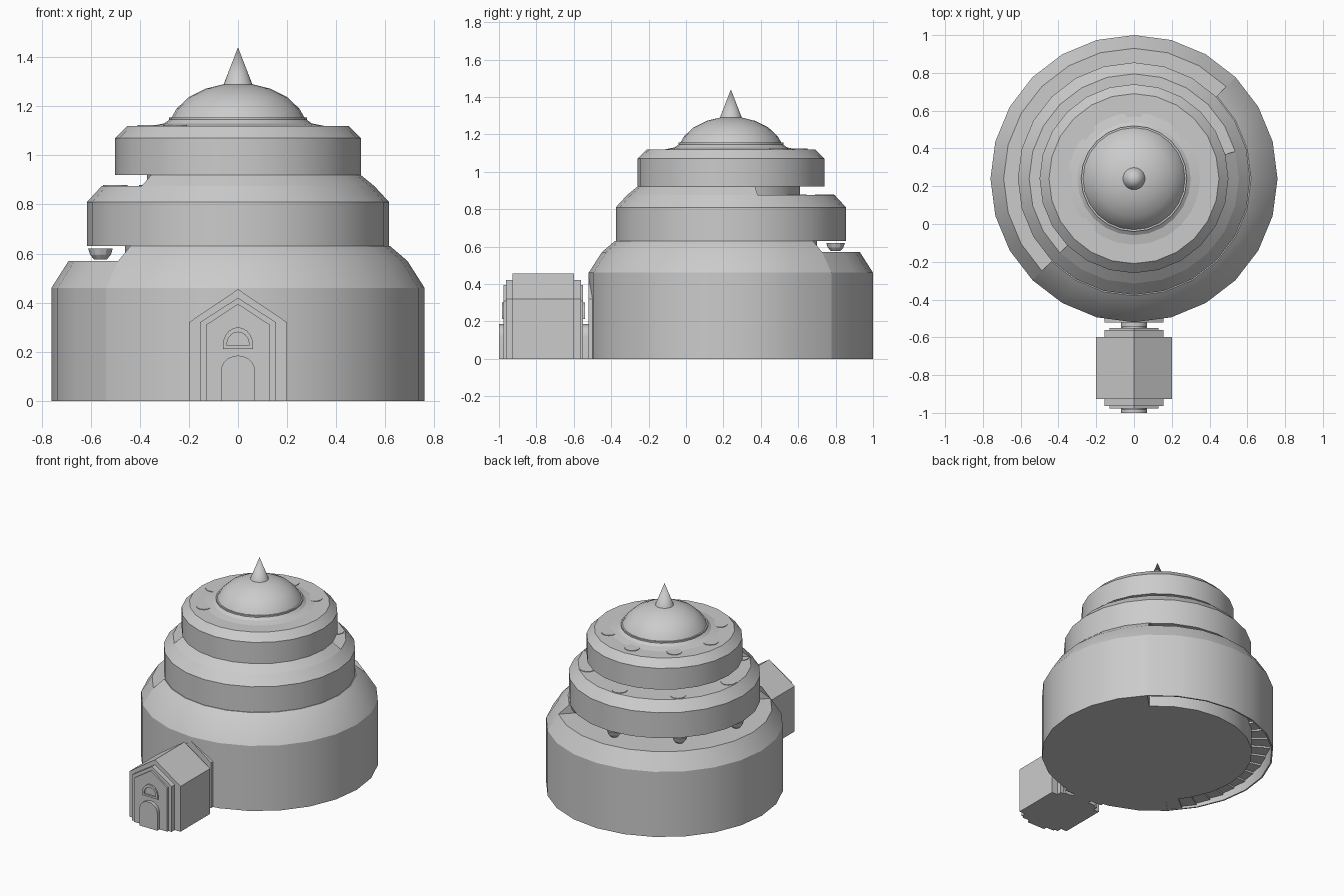
import bpy, bmesh, math

cube = bpy.data.objects.get("Cube")
if cube:
    bpy.data.objects.remove(cube, do_unlink=True)

stone = bpy.data.materials.new("grey_stone")
stone.use_nodes = True
GREY = (0.6, 0.6, 0.6, 1)
stone.diffuse_color = GREY
stone.node_tree.nodes["Principled BSDF"].inputs["Base Color"].default_value = GREY

CY = 0.24         # tower axis
STEP = 15         # degrees per wall facet


def finish(name, bm, smooth=True):
    bmesh.ops.remove_doubles(bm, verts=bm.verts, dist=1e-5)
    bmesh.ops.recalc_face_normals(bm, faces=bm.faces)
    mesh = bpy.data.meshes.new(name)
    bm.to_mesh(mesh)
    bm.free()
    mesh.materials.append(stone)
    ob = bpy.data.objects.new(name, mesh)
    bpy.context.collection.objects.link(ob)
    if smooth:
        bpy.ops.object.select_all(action='DESELECT')
        ob.select_set(True)
        bpy.context.view_layer.objects.active = ob
        bpy.ops.object.shade_smooth_by_angle(angle=math.radians(22))
    return ob


def sweep(name, profile, a0=0, a1=360, step=STEP, centre=(0, CY), z=0):
    """Turn a closed (radius, height) outline about a vertical axis."""
    bm = bmesh.new()
    n = round((a1 - a0) / step)
    rings = []
    for i in range(n + 1):
        a = math.radians(a0 + i * step)
        rings.append([bm.verts.new((centre[0] + r * math.cos(a),
                                    centre[1] + r * math.sin(a), z + h)) for r, h in profile])
    m = len(profile)
    for p, q in zip(rings, rings[1:]):
        for j in range(m):
            k = (j + 1) % m
            if profile[j][0] == 0 and profile[k][0] == 0:
                continue
            if profile[j][0] == 0:
                bm.faces.new((p[j], p[k], q[k]))
            elif profile[k][0] == 0:
                bm.faces.new((p[j], p[k], q[j]))
            else:
                bm.faces.new((p[j], p[k], q[k], q[j]))
    if a1 - a0 < 360:
        bm.faces.new(rings[0])
        bm.faces.new(rings[-1])
    return finish(name, bm)


def prism(name, outer, y0, y1, inner=None):
    """Extrude an (x, z) outline along y, with an optional matching hole."""
    bm = bmesh.new()
    loops = [[[bm.verts.new((x, y, z)) for x, z in pts] for y in (y0, y1)]
             for pts in (outer, inner) if pts]
    n = len(outer)

    def bridge(a, b):
        for i in range(n):
            j = (i + 1) % n
            bm.faces.new((a[i], a[j], b[j], b[i]))
    for front, back in loops:
        bridge(front, back)
    if inner:
        for end in range(2):
            bridge(loops[0][end], loops[1][end])
    else:
        for loop in loops[0]:
            bm.faces.new(loop)
    return finish(name, bm)


def gable(w, eave, apex):
    return [(-w, 0), (w, 0), (w, eave), (0, apex), (-w, eave)]


def arch(w, base, spring, top, n=10):
    pts = [(-w, base), (w, base)]
    for i in range(n + 1):
        a = math.pi * i / n
        pts.append((w * math.cos(a), spring + (top - spring) * math.sin(a)))
    return pts


# Lower tier: solid front half, and rear half with a stair passage and ledge
sweep("lower_tier_front", [(0, 0), (.76, 0), (.76, .46), (.69, .57), (.62, .63), (0, .63)], 225, 405)
sweep("lower_tier_rear", [(0, 0), (.62, 0), (.62, .45), (.75, .45), (.75, 0),
                          (.76, 0), (.76, .46), (.69, .57), (0, .57)], 45, 225)
sweep("lower_slot_core", [(0, .56), (.46, .56), (.46, .64), (0, .64)])

# Spiral stair climbing inside the passage
for i in range(24):
    a = 225 - 7.5 * (i + 1)
    sweep("stair_tread", [(.61, 0), (.751, 0), (.751, .02), (.61, .02)],
          a, a + 7.5, step=7.5, z=.004 + .012 * i)

# Middle tier with its ledge and raised shoulder
sweep("middle_tier", [(0, .63), (.615, .63), (.615, .81), (.555, .875), (0, .875)])
sweep("middle_shoulder", [(0, .87), (.555, .875), (.5, .92), (0, .92)], 225, 375)
sweep("middle_slot_core", [(0, .87), (.37, .87), (.37, .93), (0, .93)])

# Upper tier, dome and spike
sweep("upper_tier", [(0, .92), (.5, .92), (.5, 1.07), (.45, 1.12), (0, 1.12)])
sweep("dome_base", [(0, 1.11), (.35, 1.12), (.3, 1.13), (.28, 1.145), (.28, 1.155), (0, 1.155)])
sweep("dome", [(0, 1.15), (.27, 1.155), (.25, 1.19), (.2, 1.237),
               (.13, 1.272), (.06, 1.289), (0, 1.292)])
sweep("spike", [(0, 1.28), (.06, 1.285), (0, 1.44)])

# Round lamps on the three rear levels
LAMP = [(0, 0), (.05, 0), (.05, .006), (0, .006)]
CUP = [(0, .005), (.025, .005), (.042, .025), (.05, .05), (0, .05)]
for k in range(5):
    a = math.radians(45 + 45 * k)
    for name, r, z, shape in (("upper_lamp", .36, 1.118, LAMP),
                              ("middle_lamp", .5, .873, LAMP),
                              ("lower_lamp", .56, .57, CUP)):
        sweep(name, shape, step=30, z=z,
              centre=(r * math.cos(a), CY + r * math.sin(a)))

# Gabled porch, with the same doorway at both ends
MID = -.7625
prism("porch_hall", gable(.2, .32, .455), MID - .165, MID + .165)
for s, end in ((-1, "front"), (1, "rear")):
    def at(d):
        return MID + s * d
    prism(end + "_surround", gable(.155, .32, .42), at(.16), at(.2))
    prism(end + "_panel", gable(.13, .31, .395), at(.19), at(.213))
    prism(end + "_door", arch(.07, 0, .12, .185), at(.2), at(.2375))
    prism(end + "_window_frame", arch(.062, .212, .225, .3), at(.2), at(.222),
          arch(.045, .225, .232, .28))

# Doorway on the tower wall
prism("tower_surround", gable(.155, .32, .43), -.522, -.46)
prism("tower_door", arch(.07, 0, .12, .185), -.53, -.5)
